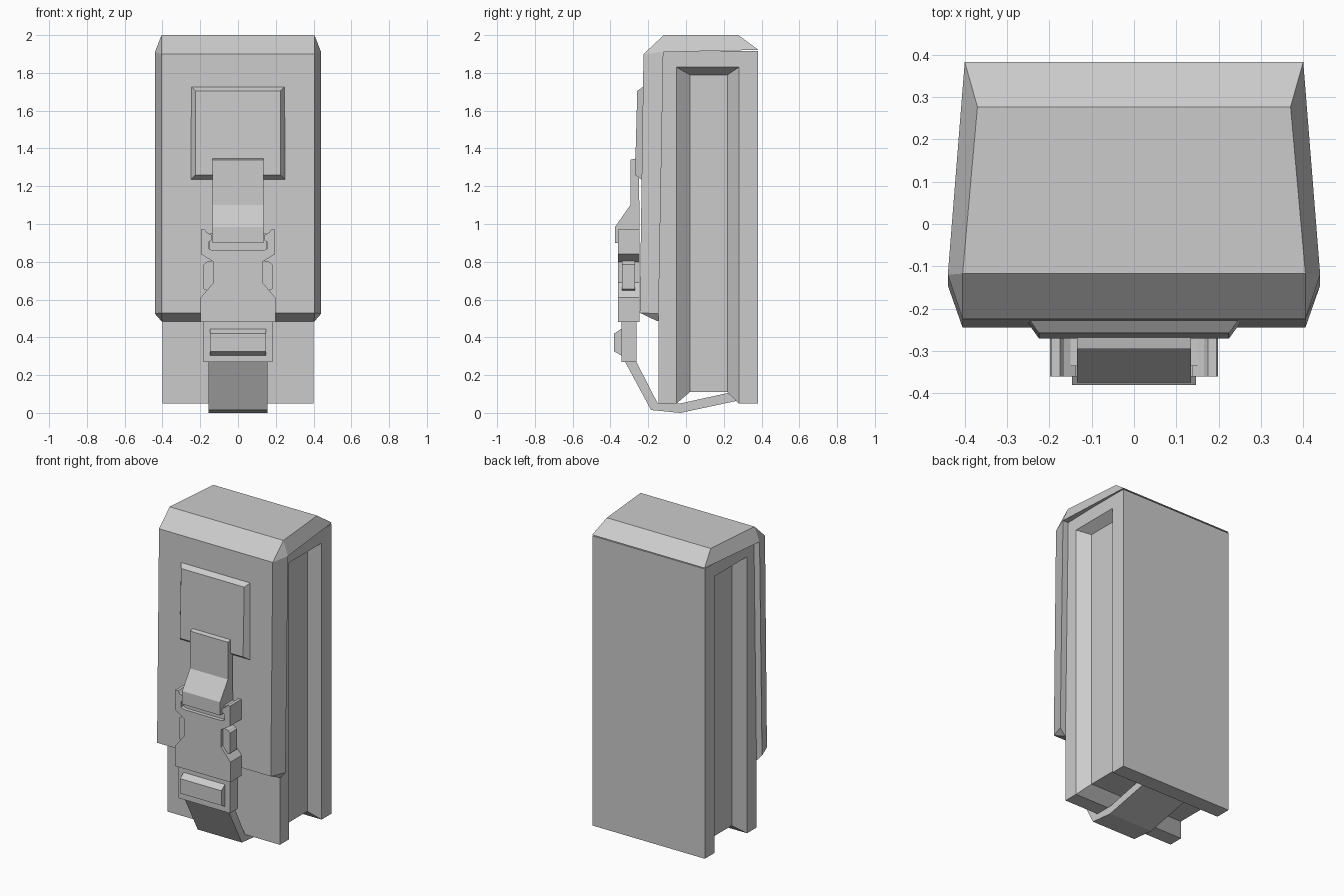
import bpy, bmesh

if "Cube" in bpy.data.objects:
    bpy.data.objects.remove(bpy.data.objects["Cube"])


def finish(name, bm):
    bmesh.ops.recalc_face_normals(bm, faces=bm.faces)
    mesh = bpy.data.meshes.new(name)
    bm.to_mesh(mesh)
    bm.free()
    obj = bpy.data.objects.new(name, mesh)
    bpy.context.collection.objects.link(obj)
    return obj


def loft(name, rings):
    """Closed solid through rings with equal point counts."""
    bm = bmesh.new()
    vs = [[bm.verts.new(p) for p in r] for r in rings]
    n = len(vs[0])
    bm.faces.new(vs[0])
    bm.faces.new(vs[-1])
    for a, b in zip(vs, vs[1:]):
        for i in range(n):
            j = (i + 1) % n
            bm.faces.new((a[i], a[j], b[j], b[i]))
    return finish(name, bm)


def side_prism(name, half, prof):
    """Extrude a (y, z) profile across the width."""
    return loft(name, [[(x, y, z) for y, z in prof] for x in (-half, half)])


def front_prism(name, prof, y0, y1):
    """Extrude an (x, z) profile in depth."""
    return loft(name, [[(x, y, z) for x, z in prof] for y in (y0, y1)])


def mirrored(half):
    """Complete a right-hand outline symmetrically about x = 0."""
    return half + [(-x, z) for x, z in reversed(half)]


def rect_xz(w, y, z0, z1):
    return [(-w, y, z0), (w, y, z0), (w, y, z1), (-w, y, z1)]


def rect_xy(w, y0, y1, z):
    return [(-w, y0, z), (w, y0, z), (w, y1, z), (-w, y1, z)]


# Pouch body with a channel around sides and bottom
loft("pouch_body", [rect_xz(w, y, z, 1.915) for w, y, z in (
    (.4, -.145, .05), (.4, -.05, .05), (.34, .02, .11),
    (.34, .22, .11), (.4, .28, .05), (.4, .38, .05))])
loft("channel_top", [rect_xy(.34, .02, .22, 1.79),
                     rect_xy(.4, -.05, .28, 1.83),
                     rect_xy(.4, -.05, .28, 1.915)])

# Lid cap with sloped edges
bm = bmesh.new()
L, R = [{k: bm.verts.new((s * x, y, z)) for k, x, y, z in (
    ("front", .405, -.225, 1.9), ("side", .44, -.12, 1.91),
    ("back", .4, .383, 1.922), ("top_front", .405, -.117, 2),
    ("top_back", .37, .277, 2))} for s in (-1, 1)]
for s in (L, R):
    bm.faces.new((s["front"], s["side"], s["top_front"]))
    bm.faces.new((s["side"], s["back"], s["top_back"], s["top_front"]))
for a, b in (("front", "top_front"), ("top_front", "top_back"),
             ("top_back", "back"), ("back", "side"), ("side", "front")):
    bm.faces.new((L[a], R[a], R[b], L[b]))
finish("lid_cap", bm)

# Front flap hanging from the lid
loft("lid_flap", [
    [(-.44, -.12, 1.91), (-.405, -.225, 1.9), (.405, -.225, 1.9), (.44, -.12, 1.91)],
    [(-.44, -.145, .525), (-.405, -.245, .53), (.405, -.245, .53), (.44, -.145, .525)],
    [(-.405, -.145, .485), (-.403, -.155, .487), (.403, -.155, .487), (.405, -.145, .485)]])

# Raised bevelled patch
loft("flap_patch", [
    [(-.25, -.235, 1.235), (.25, -.235, 1.235), (.25, -.222, 1.73), (-.25, -.222, 1.73)],
    [(-.225, -.27, 1.26), (.225, -.27, 1.26), (.225, -.258, 1.705), (-.225, -.258, 1.705)]])

# Webbing straps
side_prism("upper_strap", .135, [
    (-.25, 1.35), (-.295, 1.34), (-.295, 1.1), (-.375, .985),
    (-.375, .9), (-.245, .9)])
side_prism("lower_strap", .157, [
    (-.325, .275), (-.185, .015), (-.03, 0), (.275, .065),
    (.22, .105), (-.03, .05), (-.15, .05), (-.265, .275)])

# Buckle housing with waist and strap slot
front_prism("buckle_housing", mirrored([
    (.135, .86), (.155, .87), (.155, .905), (.138, .915), (.138, .94),
    (.165, .955), (.175, .97), (.195, .97), (.195, .84), (.13, .80),
    (.13, .69), (.198, .61), (.198, .48)]), -.36, -.245)
front_prism("buckle_slot_floor", mirrored([(.15, .85), (.15, .95)]), -.335, -.247)

# Release prongs on both sides
for s, name in ((-1, "left_prong"), (1, "right_prong")):
    front_prism(name, [(s * x, z) for x, z in (
        (.12, .81), (.165, .80), (.182, .785), (.182, .655), (.12, .63))], -.34, -.27)

# Strap adjuster and its raised bar
front_prism("strap_adjuster", mirrored([(.183, .27), (.183, .485)]), -.342, -.262)
side_prism("adjuster_bar", .147, [
    (-.335, .45), (-.38, .42), (-.38, .325), (-.335, .30)])
